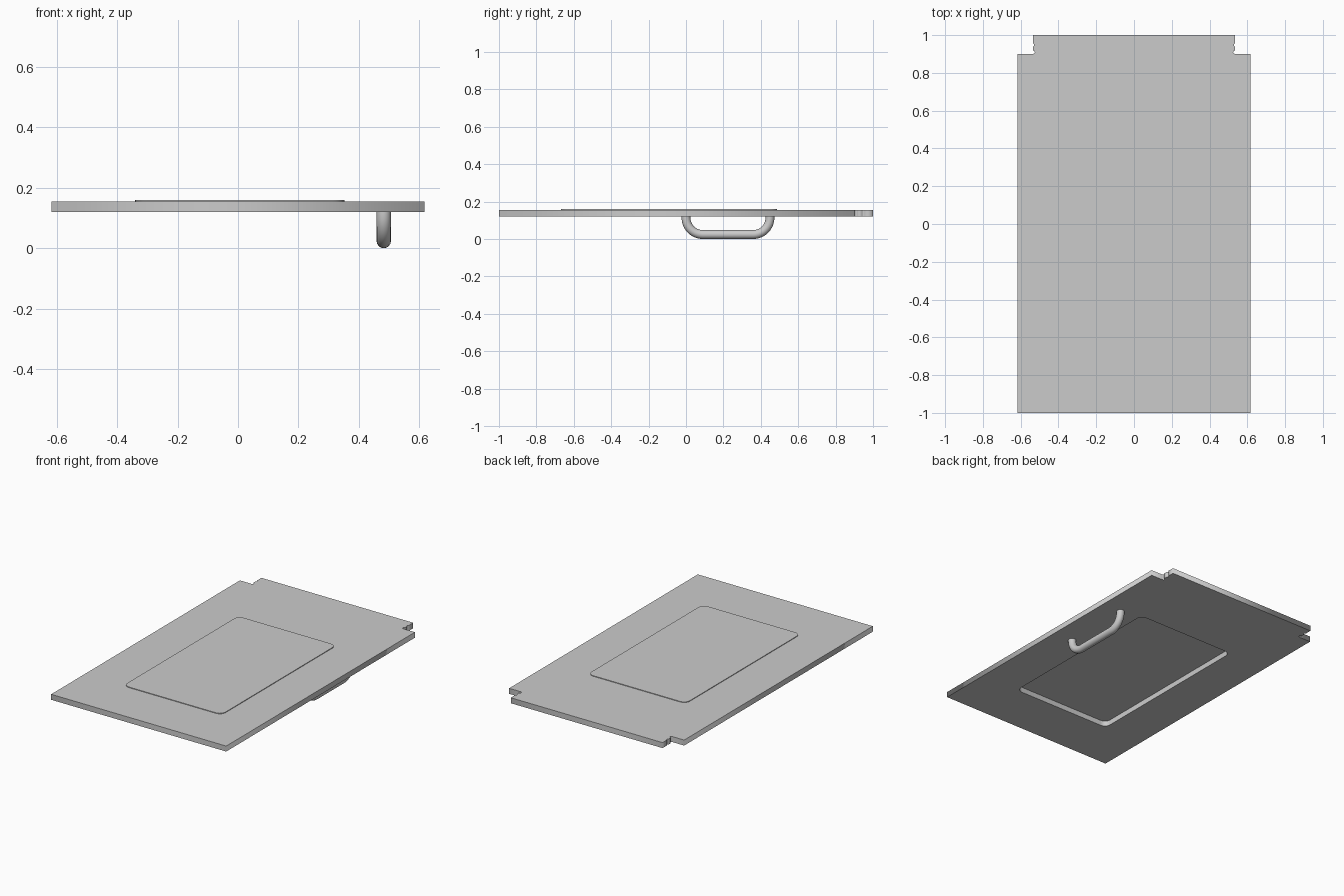
import bpy, math

if "Cube" in bpy.data.objects:
    bpy.data.objects.remove(bpy.data.objects["Cube"])


def rounded_rect(x0, x1, y0, y1, r, n=6):
    pts = []
    corners = [(x1 - r, y1 - r, 0), (x0 + r, y1 - r, 90),
               (x0 + r, y0 + r, 180), (x1 - r, y0 + r, 270)]
    for cx, cy, start in corners:
        for i in range(n + 1):
            a = math.radians(start + 90 * i / n)
            pts.append((cx + r * math.cos(a), cy + r * math.sin(a), 0))
    return pts


def curve_object(name, loops, dims, cyclic):
    cu = bpy.data.curves.new(name, 'CURVE')
    cu.dimensions = dims
    for pts in loops:
        sp = cu.splines.new('POLY')
        sp.points.add(len(pts) - 1)
        for p, co in zip(sp.points, pts):
            p.co = (*co, 1)
        sp.use_cyclic_u = cyclic
    ob = bpy.data.objects.new(name, cu)
    bpy.context.collection.objects.link(ob)
    return ob


def to_mesh(ob):
    bpy.ops.object.select_all(action='DESELECT')
    ob.select_set(True)
    bpy.context.view_layer.objects.active = ob
    bpy.ops.object.convert(target='MESH')


def plate(name, loops, z0, z1):
    ob = curve_object(name, loops, '2D', True)
    ob.data.fill_mode = 'BOTH'
    ob.data.extrude = (z1 - z0) / 2
    ob.location.z = (z0 + z1) / 2
    to_mesh(ob)


# Door slab: notched hinge corners with small relief grooves, and a window opening
right = [(0.617, -1), (0.617, 0.9), (0.535, 0.9), (0.528, 0.903),
         (0.525, 0.909), (0.528, 0.915), (0.535, 0.918), (0.535, 0.94),
         (0.529, 0.943), (0.529, 0.953), (0.535, 0.956), (0.535, 1)]
outline = [(x, y, 0) for x, y in right] + [(-x, y, 0) for x, y in reversed(right)]
window = rounded_rect(-0.34, 0.352, -0.668, 0.487, 0.04)
plate("door_slab", [outline, window], 0.12, 0.155)

# Thin window pane, slightly proud of the upper face
plate("window_pane", [window], 0.1535, 0.159)

# Pull handle: round bar swept along a U path
cx, r, bend, y0, y1 = 0.482, 0.0237, 0.09, 0.0, 0.449
path = [(cx, y0, 0.122)]
for cy, start in ((y0 + bend, 180), (y1 - bend, 270)):
    for i in range(11):
        a = math.radians(start + 9 * i)
        path.append((cx, cy + bend * math.cos(a), r + bend + bend * math.sin(a)))
path.append((cx, y1, 0.122))
handle = curve_object("pull_handle", [path], '3D', False)
handle.data.bevel_depth = r
handle.data.bevel_resolution = 6
handle.data.use_fill_caps = True
to_mesh(handle)
bpy.ops.object.shade_smooth_by_angle(angle=math.radians(35))
